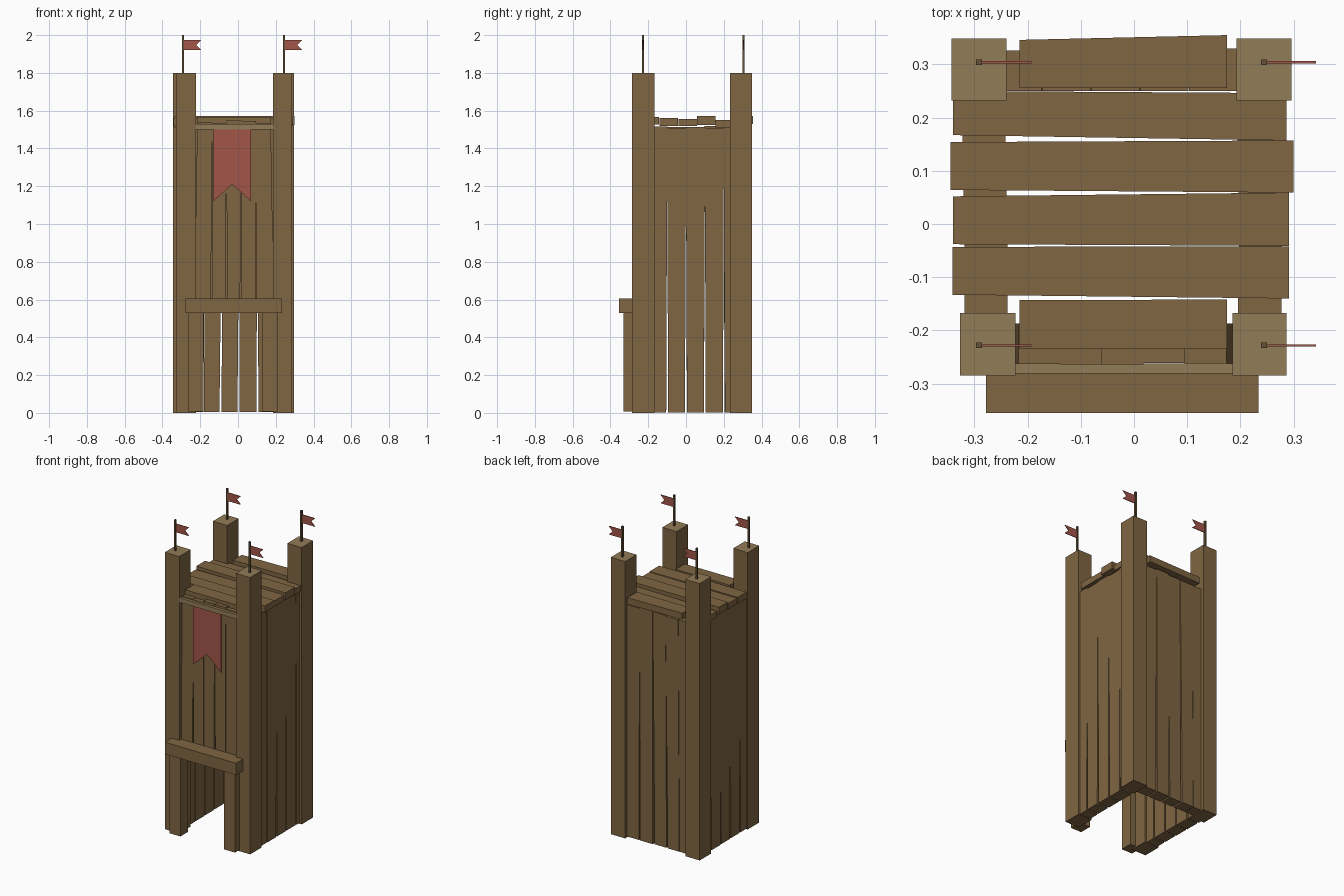
import bpy, random

if "Cube" in bpy.data.objects:
    bpy.data.objects.remove(bpy.data.objects["Cube"])
random.seed(4)


def material(name, rgb):
    m = bpy.data.materials.new(name)
    m.diffuse_color = (*rgb, 1)
    m.use_nodes = True
    m.node_tree.nodes["Principled BSDF"].inputs["Base Color"].default_value = m.diffuse_color
    return m


WOOD = material("wood", (0.215, 0.132, 0.055))
LIGHT = material("light_wood", (0.29, 0.2, 0.095))
DARK = material("pole_wood", (0.13, 0.085, 0.04))
RED = material("red_cloth", (0.36, 0.09, 0.065))


def make(name, verts, faces, *mats):
    me = bpy.data.meshes.new(name)
    me.from_pydata(verts, [], faces)
    for m in mats:
        me.materials.append(m)
    ob = bpy.data.objects.new(name, me)
    bpy.context.collection.objects.link(ob)
    return ob


def prism(name, a, b, *mats):
    """Closed solid between two matching outlines."""
    n = len(a)
    faces = [tuple(reversed(range(n))), tuple(range(n, 2 * n))]
    faces += [(i, (i + 1) % n, n + (i + 1) % n, n + i) for i in range(n)]
    return make(name, a + b, faces, *mats)


def box(name, x0, x1, y0, y1, z0, z1, *mats):
    ring = [(x0, y0), (x1, y0), (x1, y1), (x0, y1)]
    return prism(name, [(x, y, z0) for x, y in ring], [(x, y, z1) for x, y in ring], *mats)


def wall_plank(name, along_x, bottom, top, d0, d1, z0, z1):
    """Upright board whose width differs at the bottom and the top."""
    rings = []
    for (u0, u1), z in ((bottom, z0), (top, z1)):
        if along_x:
            rings.append([(u0, d0, z), (u1, d0, z), (u1, d1, z), (u0, d1, z)])
        else:
            rings.append([(d0, u0, z), (d1, u0, z), (d1, u1, z), (d0, u1, z)])
    return prism(name, rings[0], rings[1], WOOD)


def cloth(name, outline, y, t):
    """Thin cloth from an x-z outline."""
    return prism(name, [(x, y - t / 2, z) for x, z in outline],
                 [(x, y + t / 2, z) for x, z in outline], RED)


# Corner posts with pale tops, poles and swallowtail flags
for name, x0, x1, y0, y1, px, py in (
        ("front_left", -0.327, -0.223, -0.285, -0.167, -0.291, -0.228),
        ("front_right", 0.185, 0.287, -0.285, -0.167, 0.244, -0.228),
        ("back_left", -0.343, -0.24, 0.232, 0.349, -0.291, 0.304),
        ("back_right", 0.193, 0.296, 0.232, 0.349, 0.244, 0.304)):
    post = box(name + "_post", x0, x1, y0, y1, 0, 1.8, WOOD, LIGHT)
    post.data.polygons[1].material_index = 1
    box(name + "_pole", px - .0055, px + .0055, py - .0055, py + .0055, 1.79, 2.0, DARK)
    cloth(name + "_flag", [(px, 1.92), (px + .098, 1.92), (px + .07, 1.947),
                           (px + .098, 1.975), (px, 1.975)], py, 0.004)

# Back wall boards
for i, (a, b) in enumerate(((-.265, -.183), (-.18, -.098), (-.087, -.003), (.008, .098), (.108, .192))):
    c = -0.265 + i * 0.092
    wall_plank(f"back_board_{i}", True, (a, b), (c, c + .0915), .25, .329 + random.uniform(-.004, .002),
               0.005, 1.515 + random.uniform(-.006, .006))

# Front wall boards above the doorway
for i, (a, b) in enumerate(((-.225, -.143), (-.135, -.065), (-.058, .011), (.02, .092), (.0975, .19))):
    c = -0.217 + i * 0.078
    wall_plank(f"front_board_{i}", True, (a, b), (c, c + .0785), -.265 + random.uniform(0, .004), -.187,
               0.55, 1.54 + random.uniform(-.008, .008))

# Side wall boards
for side, d0, d1 in (("right", .195, .276), ("left", -.321, -.24)):
    for i in range(5):
        c = -0.2 + i * 0.1
        end = 0.25 if i == 4 else c + 0.1
        gap = random.uniform(.004, .006)
        j = random.uniform(-.003, .003)
        wall_plank(f"{side}_board_{i}", False, (c + gap, end - gap), (c - .001, end + .001),
                   d0 + j, d1 + j, 0.003, 1.512 + random.uniform(-.005, .008))

# Doorway jambs and lintel
for name, x0 in (("left_jamb", -.262), ("right_jamb", .13)):
    box(name, x0, x0 + .079, -.33, -.25, 0.008, .54, WOOD)
box("door_lintel", -.278, .234, -.355, -.265, .528, .605, WOOD)

# Front beam and hanging banner
box("front_beam", -.224, .186, -.281, -.262, 1.5, 1.53, LIGHT)
cloth("banner", [(-.131, 1.5), (-.131, 1.12), (-.031, 1.21), (.07, 1.12), (.07, 1.5)], -.271, .006)

# Roof boards: x span, y span at left end, y span at right end, heights
ROOF = ((-.215, .175, -.235, -.143, -.235, -.142, 1.528, 1.567),
        (-.341, .291, -.133, -.043, -.140, -.042, 1.518, 1.560),
        (-.340, .291, -.038, .052, -.041, .059, 1.518, 1.556),
        (-.345, .300, .064, .154, .059, .157, 1.525, 1.572),
        (-.340, .287, .167, .250, .157, .246, 1.512, 1.550),
        (-.215, .175, .256, .346, .256, .355, 1.530, 1.572))
for i, (x0, x1, a, b, c, d, z0, z1) in enumerate(ROOF):
    prism(f"roof_board_{i}", [(x0, a, z0), (x0, a, z1), (x0, b, z1), (x0, b, z0)],
          [(x1, c, z0), (x1, c, z1), (x1, d, z1), (x1, d, z0)], WOOD)

# Make all face directions point outward
import bmesh
for ob in bpy.context.collection.objects:
    bm = bmesh.new()
    bm.from_mesh(ob.data)
    bmesh.ops.recalc_face_normals(bm, faces=bm.faces)
    bm.to_mesh(ob.data)
    bm.free()
